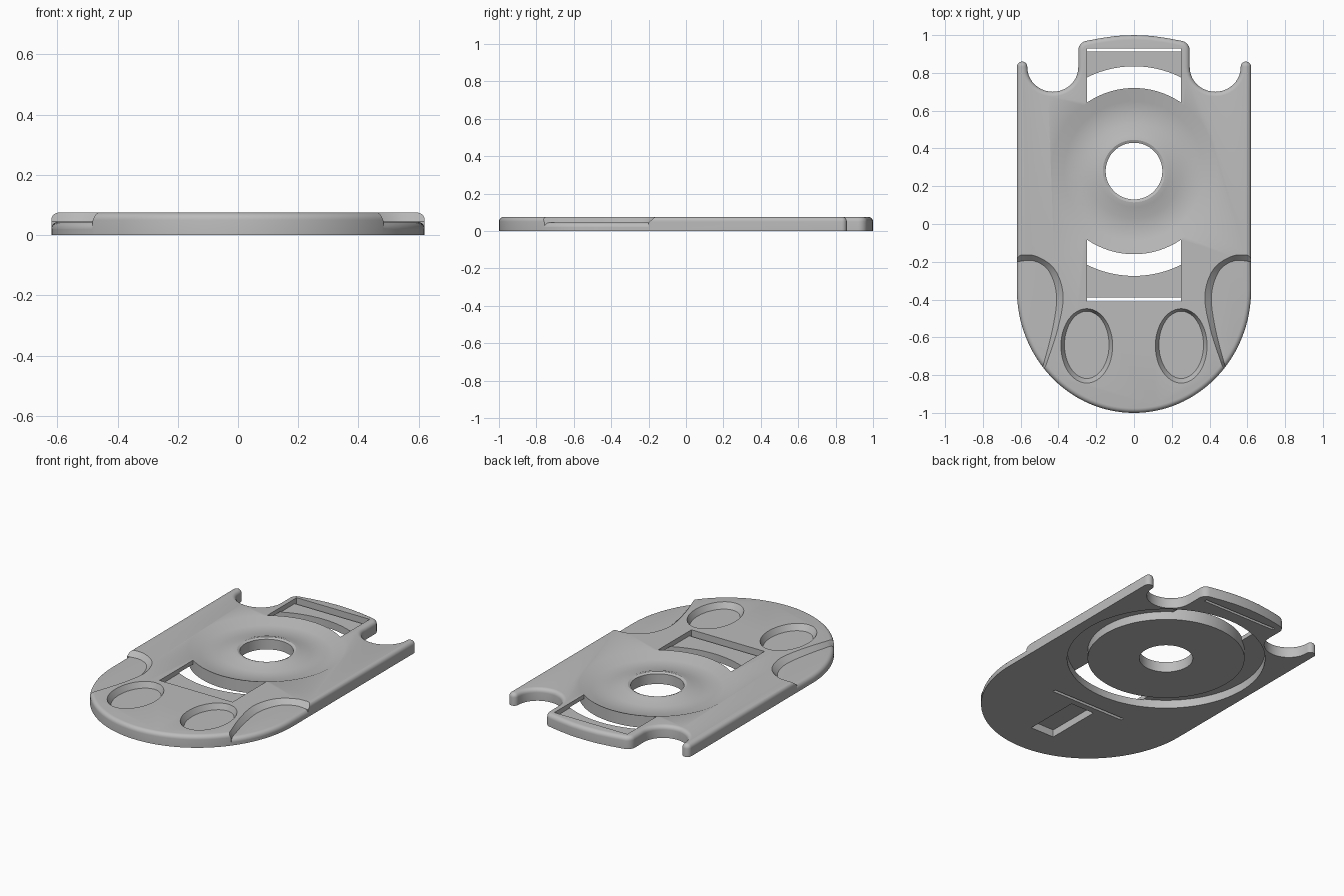
import bpy, bmesh
from math import sin, cos, pi
from mathutils import Vector

if "Cube" in bpy.data.objects:
    bpy.data.objects.remove(bpy.data.objects["Cube"])

mat = bpy.data.materials.new("plain_grey")
mat.use_nodes = True
GREY = (0.5, 0.5, 0.5, 1)
mat.diffuse_color = GREY
mat.node_tree.nodes["Principled BSDF"].inputs["Base Color"].default_value = GREY

TOP = 0.075       # plate thickness
FLOOR = 0.045     # height of the sunken surfaces
RING_Y = 0.28     # centre of the round dish


def loft(name, loops, wrap=False):
    """Solid skinned through loops of 3D points, capped unless wrapped."""
    bm = bmesh.new()
    rows = [[bm.verts.new(p) for p in loop] for loop in loops]
    n = len(rows[0])
    pairs = list(zip(rows, rows[1:]))
    if wrap:
        pairs.append((rows[-1], rows[0]))
    else:
        bm.faces.new(rows[0])
        bm.faces.new(rows[-1])
    for a, b in pairs:
        for i in range(n):
            j = (i + 1) % n
            bm.faces.new((a[i], a[j], b[j], b[i]))
    bmesh.ops.recalc_face_normals(bm, faces=bm.faces)
    mesh = bpy.data.meshes.new(name)
    bm.to_mesh(mesh)
    bm.free()
    mesh.materials.append(mat)
    obj = bpy.data.objects.new(name, mesh)
    bpy.context.collection.objects.link(obj)
    return obj


def at(points, z):
    return [(x, y, z) for x, y in points]


def prism(name, points, z0, z1):
    return loft(name, [at(points, z0), at(points, z1)])


def box(name, x0, x1, y0, y1, z0, z1):
    return prism(name, [(x0, y0), (x1, y0), (x1, y1), (x0, y1)], z0, z1)


def arc(cx, cy, rx, ry, a0, a1, n):
    return [(cx + rx * cos(a0 + (a1 - a0) * i / n),
             cy + ry * sin(a0 + (a1 - a0) * i / n)) for i in range(n + 1)]


def lathe(name, profile, wrap=False):
    circle = lambda r: arc(0, RING_Y, r, r, 0, 2 * pi, 96)[:-1]
    return loft(name, [at(circle(r), z) for r, z in profile], wrap)


def smooth_path(pts, steps=6):
    """Catmull-Rom curve through 2D points."""
    p = [Vector(q) for q in [pts[0]] + pts + [pts[-1]]]
    out = []
    for a, b, c, d in zip(p, p[1:], p[2:], p[3:]):
        for i in range(steps):
            t = i / steps
            q = 0.5 * (2 * b + (c - a) * t + (2 * a - 5 * b + 4 * c - d) * t * t
                       + (3 * b - a - 3 * c + d) * t ** 3)
            out.append((q.x, q.y))
    return out + [pts[-1]]


def boolean(obj, tool, op="DIFFERENCE"):
    bpy.context.view_layer.objects.active = obj
    mod = obj.modifiers.new("cut", "BOOLEAN")
    mod.operation, mod.solver, mod.object = op, "EXACT", tool
    bpy.ops.object.modifier_apply(modifier=mod.name)
    bpy.data.objects.remove(tool)


def slab(name, points, height, radius):
    """Prism with a rounded upper rim."""
    obj = prism(name, points, 0, height)
    bm = bmesh.new()
    bm.from_mesh(obj.data)
    rim = [e for e in bm.edges if all(v.co.z > height - 1e-4 for v in e.verts)]
    bmesh.ops.bevel(bm, geom=rim, offset=radius, segments=5, profile=0.5,
                    affect="EDGES", clamp_overlap=True)
    bm.to_mesh(obj.data)
    bm.free()
    return obj


# Outline: rounded front, straight sides, horn tips, notches and rear tongue
half = arc(0, -0.35, 0.62, 0.65, -pi / 2, 0, 32)
half += arc(0.5925, 0.8325, 0.0275, 0.0275, 0, pi, 10)
half += arc(0.43, 0.83, 0.135, 0.13, 0, -pi, 20)[1:]
half += arc(0.245, 0.92, 0.05, 0.05, 0, pi * 0.44, 6)
half += [(0.17, 0.985), (0.09, 0.996), (0, 1.0)]
outline = half + [(-x, y) for x, y in half[-2:0:-1]]

plate = slab("plate", outline, TOP, 0.025)

# Strap windows: curved gaps beside the dish, thin end slots, sunken bars
ring_profile = lambda z: [(0.44, -0.1), (0.555, -0.1), (0.555, z), (0.44, z)]
gap = lathe("gap_cutter", ring_profile(0.2), True)
boolean(gap, box("gap_limit", -0.25, 0.25, -0.6, 1.2, -0.3, 0.4), "INTERSECT")
boolean(plate, gap)
for y0, y1, s0, s1 in ((-0.41, -0.17, -0.41, -0.39), (0.73, 0.93, 0.912, 0.93)):
    boolean(plate, box("recess_cutter", -0.25, 0.25, y0, y1, FLOOR, 0.2))
    boolean(plate, box("slot_cutter", -0.25, 0.25, s0, s1, -0.1, 0.2))

# Ring trench underneath, and the dish with its raised collar and centre hole
boolean(plate, lathe("trench_cutter", ring_profile(0.05), True))
boolean(plate, lathe("dish_cutter", [
    (0.15, -0.1), (0.15, 0.063), (0.165, 0.07), (0.19, 0.066), (0.25, FLOOR),
    (0.37, FLOOR), (0.44, TOP + 0.0005), (0.44, 0.2)]))

# Rectangular pocket underneath, near the front
boolean(plate, box("pocket_cutter", -0.08, 0.08, -0.8, -0.45, -0.1, 0.045))

# Side scallops with rounded flanges, and the oval finger wells
scallop_low = smooth_path([(0.62, -0.2), (0.53, -0.195), (0.45, -0.25), (0.41, -0.38),
                           (0.43, -0.55), (0.48, -0.745), (0.5, -0.8)])
scallop_top = smooth_path([(0.62, -0.165), (0.52, -0.17), (0.42, -0.24), (0.375, -0.38),
                           (0.405, -0.56), (0.465, -0.745), (0.48, -0.8)])
for side, sx in (("left", 1), ("right", -1)):
    flip = lambda pts: [(sx * x, y) for x, y in pts]
    low = flip(scallop_low + [(0.8, -0.8), (0.8, -0.2)])
    high = flip(scallop_top + [(0.8, -0.8), (0.8, -0.165)])
    boolean(plate, loft("scallop_cutter", [
        at(low, 0.02), at(low, FLOOR), at(high, TOP), at(high, 0.2)]))
    flange = slab(side + "_flange", outline, FLOOR, 0.025)
    boolean(flange, prism("flange_limit", low, 0.02, 0.2), "INTERSECT")

    well_low = arc(sx * 0.25, -0.64, 0.118, 0.178, 0, 2 * pi, 48)[:-1]
    well_top = arc(sx * 0.25, -0.645, 0.137, 0.197, 0, 2 * pi, 48)[:-1]
    boolean(plate, loft("well_cutter", [
        at(well_low, FLOOR - 0.005), at(well_top, TOP), at(well_top, 0.2)]))

# Smooth curved walls, keep the crisp edges
bpy.ops.object.select_all(action="DESELECT")
for name in ("plate", "left_flange", "right_flange"):
    obj = bpy.data.objects[name]
    obj.select_set(True)
    bpy.context.view_layer.objects.active = obj
bpy.ops.object.shade_smooth_by_angle(angle=0.45)
